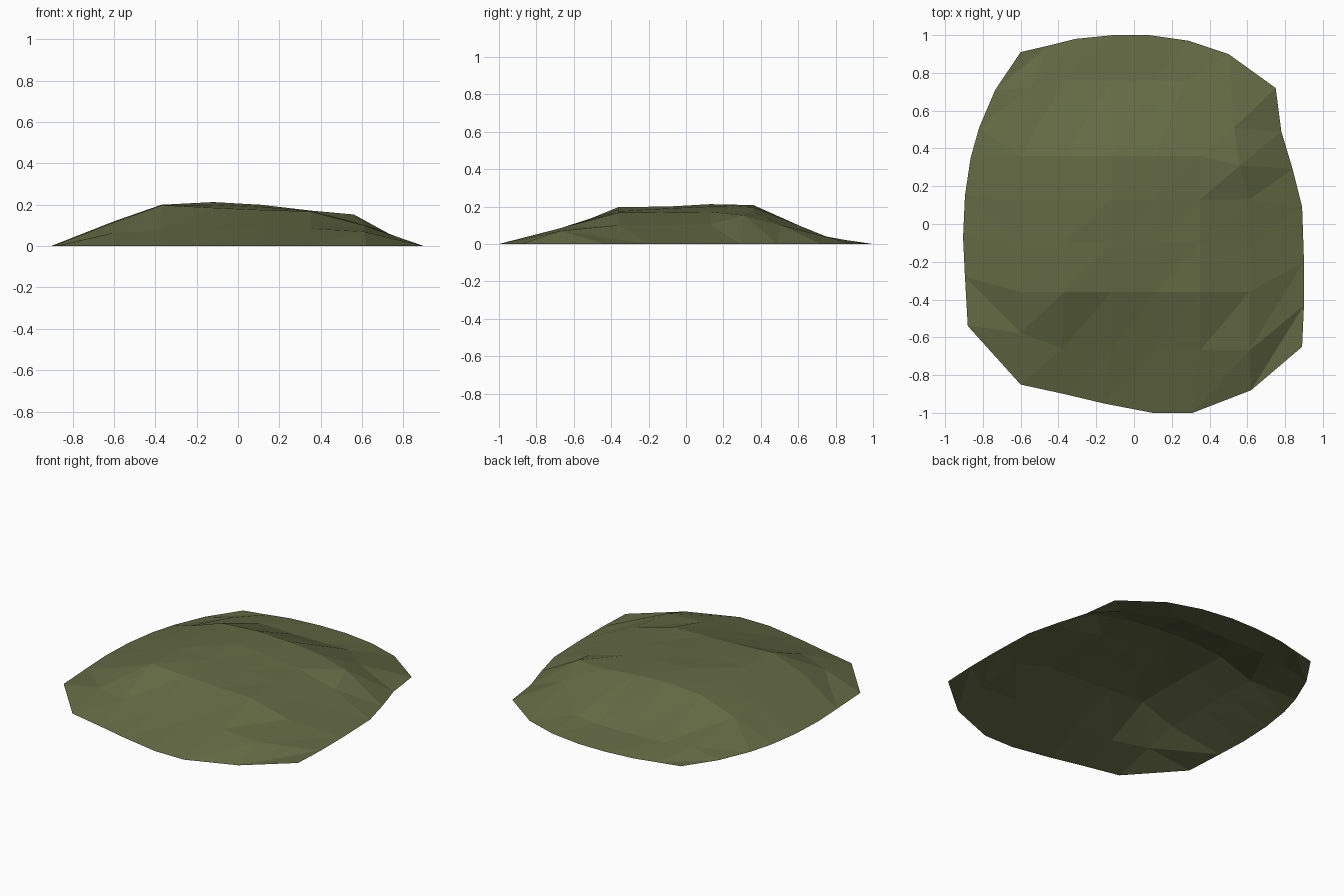
import bpy, bmesh

if "Cube" in bpy.data.objects:
    bpy.data.objects.remove(bpy.data.objects["Cube"])

# Rim of the mound on the ground: each side has 8 points, corners shared
south = [(-.88, -.54), (-.60, -.85), (-.37, -.90), (-.16, -.95), (.10, -1), (.31, -1), (.62, -.88), (.89, -.65)]
north = [(-.60, .91), (-.45, .945), (-.31, .98), (-.11, 1), (.08, 1), (.29, .97), (.50, .90), (.75, .72)]
west = [(-.895, -.28), (-.905, -.07), (-.895, .15), (-.865, .35), (-.82, .51), (-.735, .71)]
east = [(.90, -.43), (.90, -.20), (.895, -.05), (.89, .09), (.84, .29), (.78, .49)]

# Inner 6 x 6 grid: column and row positions, heights from front to back
cols = [-.60, -.37, -.12, .11, .35, .61]
rows = [-.67, -.36, -.10, .13, .36, .76]
heights = [
    [.065, .075, .085, .085, .085, .07],
    [.115, .198, .185, .175, .168, .10],
    [.12, .20, .20, .19, .17, .10],
    [.12, .198, .213, .20, .172, .105],
    [.11, .19, .208, .198, .172, .153],
    [.04, .035, .03, .03, .04, .10],
]
# Inner points pulled off the regular grid
shifted = {(0, 0): (-.60, -.575), (5, 0): (-.55, .72), (4, 5): (.56, .31), (5, 5): (.53, .51),
           (5, 4): (.27, .75), (0, 1): (-.38, -.66)}

bm = bmesh.new()


def row_of(points):
    return [bm.verts.new(p) for p in points]


grid = [row_of([(x, y, 0) for x, y in south])]
for j in range(6):
    inner = []
    for i in range(6):
        x, y = shifted.get((j, i), (cols[i], rows[j]))
        inner.append((x, y, heights[j][i]))
    grid.append(row_of([(*west[j], 0)] + inner + [(*east[j], 0)]))
grid.append(row_of([(x, y, 0) for x, y in north]))

# Two flat triangles per cell, open underneath
for j in range(7):
    for i in range(7):
        a, b = grid[j][i], grid[j][i + 1]
        c, d = grid[j + 1][i + 1], grid[j + 1][i]
        bm.faces.new((a, b, c))
        bm.faces.new((a, c, d))

mesh = bpy.data.meshes.new("grassy_mound")
bm.to_mesh(mesh)
bm.free()

# Olive grass colour
grass = bpy.data.materials.new("olive_green")
grass.diffuse_color = (.127, .144, .058, 1)
grass.use_nodes = True
grass.node_tree.nodes["Principled BSDF"].inputs["Base Color"].default_value = grass.diffuse_color
mesh.materials.append(grass)
mound = bpy.data.objects.new("grassy_mound", mesh)
bpy.context.collection.objects.link(mound)
